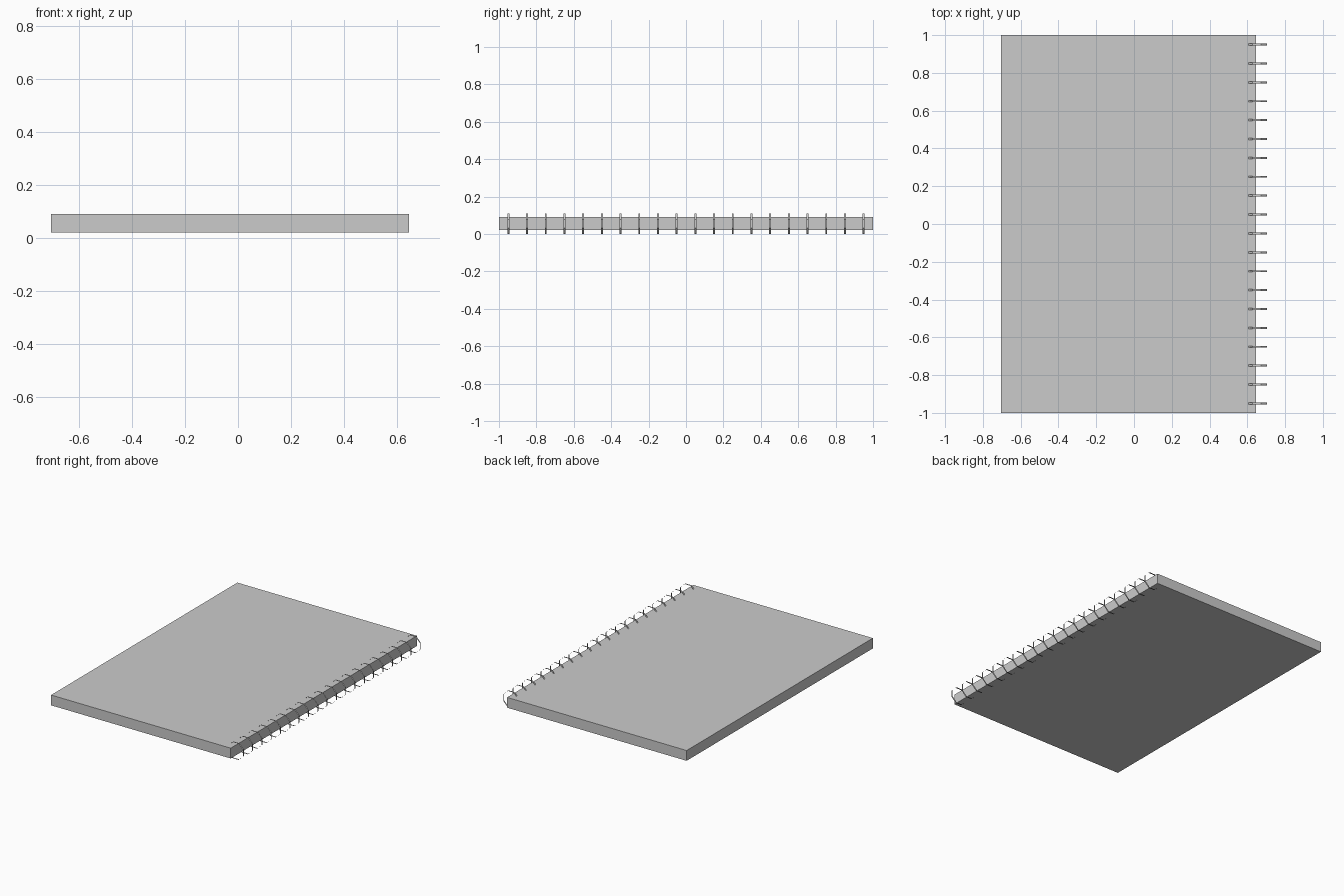
import bpy, bmesh, math

if "Cube" in bpy.data.objects:
    bpy.data.objects.remove(bpy.data.objects["Cube"])

# page block
bpy.ops.mesh.primitive_cube_add(size=1, location=(-0.03, 0, 0.055))
block = bpy.context.object
block.name = "page_block"
block.scale = (1.35, 2.0, 0.07)

# binding rings: thin open octagonal ribbons
SIDES, HALF_WIDTH, RADIUS = 8, 0.005, 0.055 / math.cos(math.pi / 8)


def ring(name, y):
    bm = bmesh.new()
    pairs = []
    for i in range(SIDES):
        a = 2 * math.pi * (i + 0.5) / SIDES
        x, z = 0.65 + RADIUS * math.cos(a), 0.055 + RADIUS * math.sin(a)
        pairs.append([bm.verts.new((x, y + s * HALF_WIDTH, z)) for s in (-1, 1)])
    for i in range(SIDES):
        a, b = pairs[i], pairs[(i + 1) % SIDES]
        bm.faces.new((a[0], b[0], b[1], a[1]))
    bmesh.ops.recalc_face_normals(bm, faces=bm.faces)
    mesh = bpy.data.meshes.new(name)
    bm.to_mesh(mesh)
    bm.free()
    bpy.context.collection.objects.link(bpy.data.objects.new(name, mesh))


for k in range(20):
    ring(f"binding_ring_{k + 1}", -0.95 + 0.1 * k)
